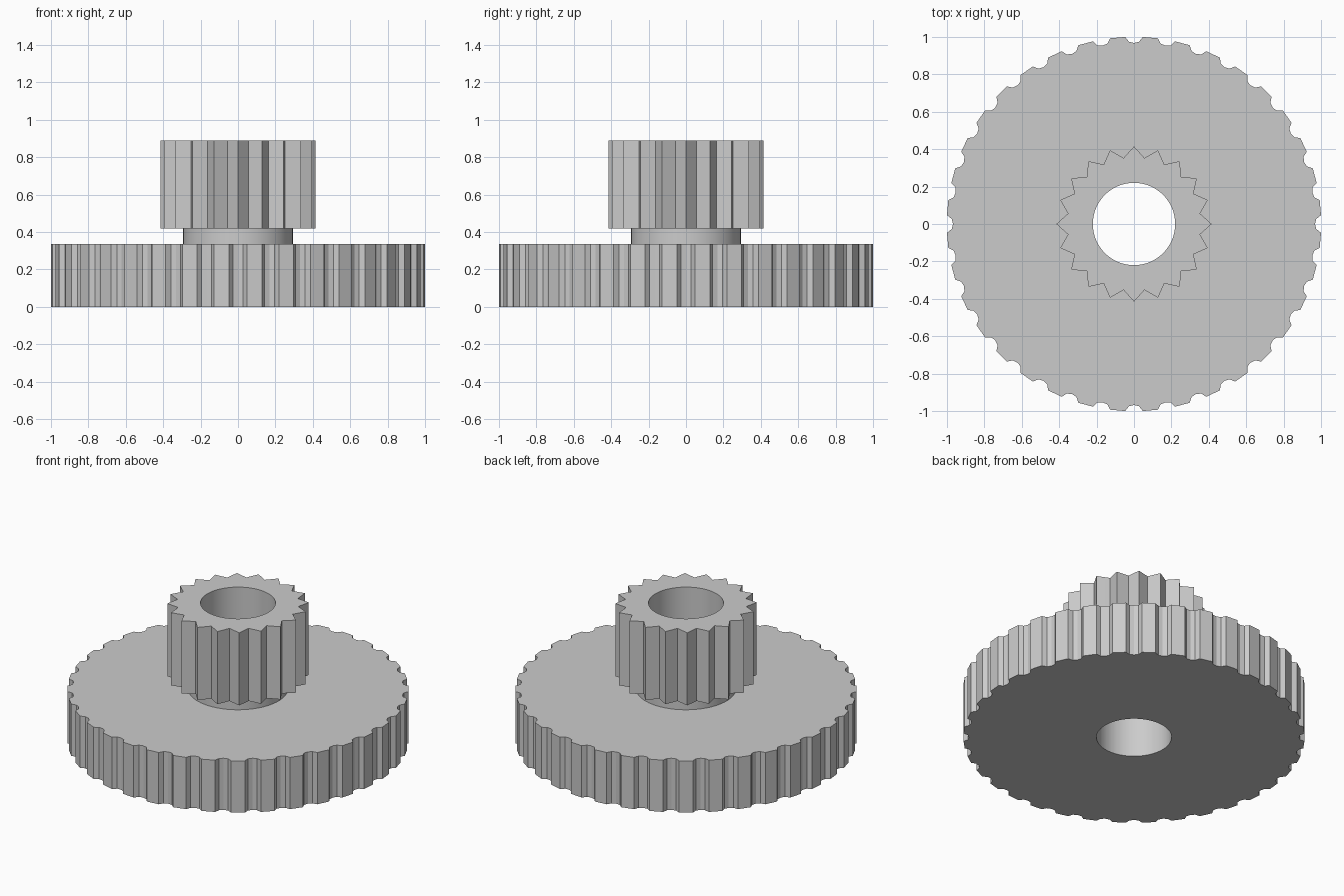
import bpy
import bmesh
from math import radians, pi, sin, cos

if "Cube" in bpy.data.objects:
    bpy.data.objects.remove(bpy.data.objects["Cube"], do_unlink=True)

BORE = 0.22

# Plain grey material shared by every part
grey = bpy.data.materials.new("plain_grey")
grey.use_nodes = True
colour = (0.6, 0.6, 0.6, 1)
grey.diffuse_color = colour
grey.node_tree.nodes["Principled BSDF"].inputs["Base Color"].default_value = colour


def toothed_outline(teeth, tooth):
    """Repeat one tooth, given as (angle in degrees, radius) pairs."""
    step = 2 * pi / teeth
    return [(i * step + radians(a), r) for i in range(teeth) for a, r in tooth]


def bored_part(name, outline, bottom, top, caps=True):
    """Extrude a polar outline between two heights around the central bore."""
    bm = bmesh.new()

    def loop(points, z):
        return [bm.verts.new((r * cos(a), r * sin(a), z)) for a, r in points]

    bore = [(a, BORE) for a, r in outline]
    loops = [loop(outline, bottom), loop(outline, top),
             loop(bore, top), loop(bore, bottom)]
    count = len(outline)
    for k in range(4):
        if k % 2 and not caps:
            continue
        lower, upper = loops[k], loops[(k + 1) % 4]
        for i in range(count):
            j = (i + 1) % count
            bm.faces.new((lower[i], lower[j], upper[j], upper[i]))
    mesh = bpy.data.meshes.new(name)
    bm.to_mesh(mesh)
    bm.free()
    mesh.materials.append(grey)
    obj = bpy.data.objects.new(name, mesh)
    bpy.context.collection.objects.link(obj)
    bpy.ops.object.select_all(action='DESELECT')
    obj.select_set(True)
    bpy.context.view_layer.objects.active = obj
    bpy.ops.object.shade_smooth_by_angle(angle=radians(10))
    return obj


# Large wheel: wide flat teeth split by shallow notches
notch = [(-2.7, 1.001), (-1.6, 0.975), (0, 0.968), (1.6, 0.975), (2.7, 1.001)]
bored_part("large_gear", toothed_outline(36, notch), 0, 0.335)

# Round neck between the two gears
bored_part("collar", toothed_outline(80, [(0, 0.293)]), 0.335, 0.42, caps=False)

# Small gear: pointed teeth, with a midpoint on each flank to keep the bore round
spike = [(0, 0.415), (4.3, 0.384), (9, 0.357), (13.7, 0.384)]
bored_part("small_gear", toothed_outline(20, spike), 0.42, 0.89)
